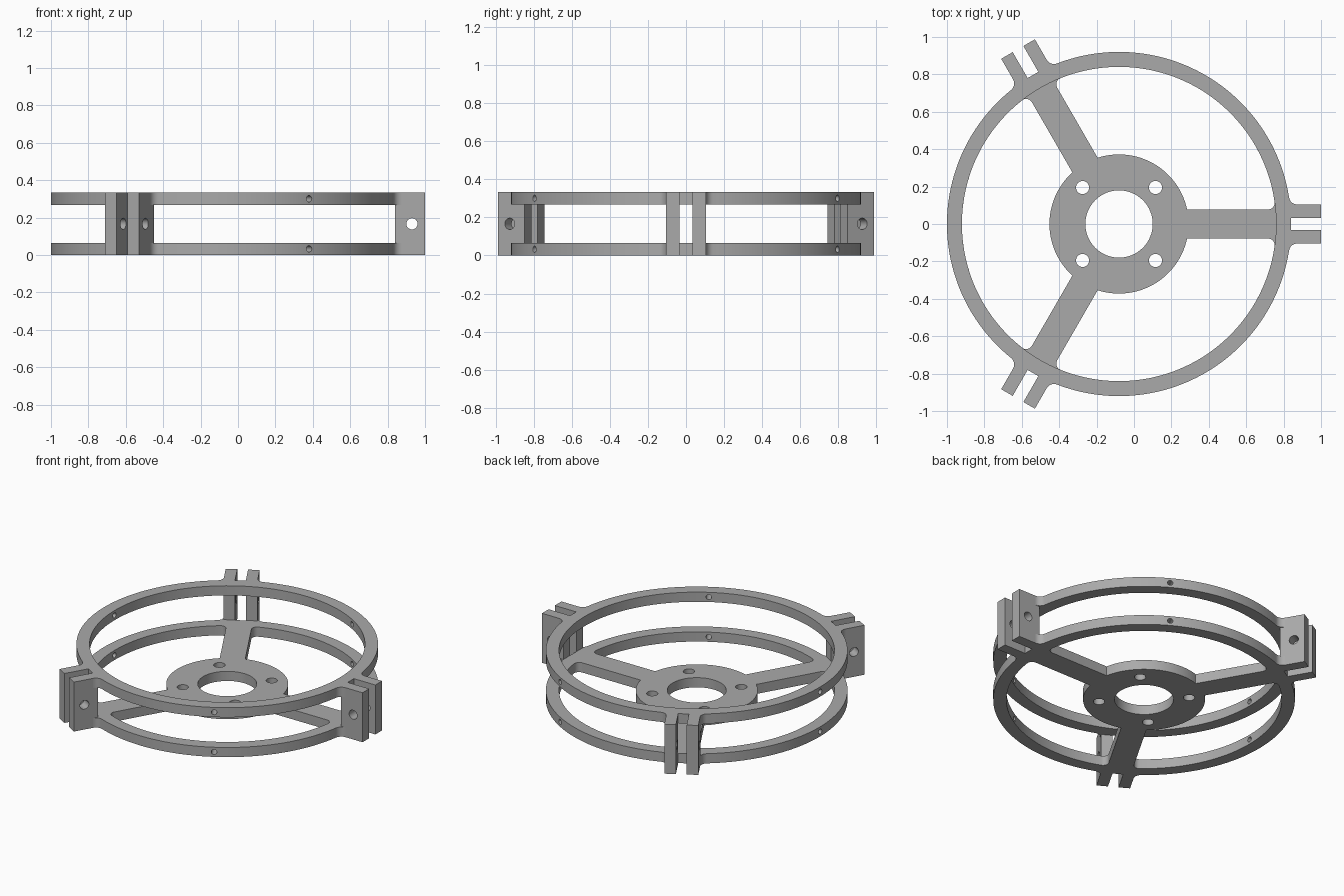
import bpy, bmesh
from math import pi, cos, sin, sqrt, atan2, radians
from mathutils import Matrix, Vector

CX = -0.08                     # ring axis sits left of the bounding-box centre
H, T = 0.333, 0.065            # total height, plate thickness
R_OUT, R_IN = 0.92, 0.84       # ring radii
HUB, BORE = 0.372, 0.18
SPOKE = 0.078                  # half widths
TAB_IN, TAB_OUT, TAB_END = 0.033, 0.104, 1.08
THIRD = 2 * pi / 3

cube = bpy.data.objects.get("Cube")
if cube:
    bpy.data.objects.remove(cube, do_unlink=True)

grey = bpy.data.materials.new("matte grey")
grey.use_nodes = True
grey.diffuse_color = (0.4, 0.4, 0.4, 1)
grey.node_tree.nodes["Principled BSDF"].inputs["Base Color"].default_value = (0.4, 0.4, 0.4, 1)


def arc(r, a0, a1, n, cx=0.0, cy=0.0):
    return [(cx + r * cos(a0 + (a1 - a0) * i / n), cy + r * sin(a0 + (a1 - a0) * i / n))
            for i in range(n + 1)]


def turn(points, a):
    return [(x * cos(a) - y * sin(a), x * sin(a) + y * cos(a)) for x, y in points]


def mirror(points, a):
    """Mirror across the line through the origin at angle a, reversing the order."""
    return [(x * cos(2 * a) + y * sin(2 * a), x * sin(2 * a) - y * cos(2 * a))
            for x, y in reversed(points)]


def outer_outline():
    """Ring edge flaring into each clamp with a fillet."""
    f = 0.045
    cy = TAB_OUT + f
    cx = sqrt((R_OUT + f) ** 2 - cy ** 2)
    a = atan2(cy, cx)
    half = [(R_OUT, TAB_OUT)] + arc(f, -pi / 2, a - pi, 8, cx, cy)
    half += arc(R_OUT, a, pi / 3, 32)[1:]
    sector = half + mirror(half, pi / 3)[1:]
    return [p for i in range(3) for p in turn(sector, i * THIRD)]


def window_outline():
    """Opening between two spokes, filleted where the spokes meet the ring."""
    f = 0.035
    cy = SPOKE + f
    cx = sqrt((R_IN - f) ** 2 - cy ** 2)
    a = atan2(cy, cx)
    h = atan2(SPOKE, sqrt(HUB ** 2 - SPOKE ** 2))
    half = arc(HUB, pi / 3, h, 20) + arc(f, -pi / 2, a, 8, cx, cy)
    half += arc(R_IN, a, pi / 3, 32)[1:]
    return half + mirror(half, pi / 3)[1:-1]


def finish(name, mesh):
    mesh.materials.clear()
    mesh.materials.append(grey)
    obj = bpy.data.objects.new(name, mesh)
    obj.location.x = CX
    bpy.context.collection.objects.link(obj)
    return obj


def plate(name, loops, z):
    """Extrude closed outlines (holes included) into a plate."""
    curve = bpy.data.curves.new(name + "_profile", "CURVE")
    curve.dimensions, curve.fill_mode, curve.extrude = "2D", "BOTH", T / 2
    for loop in loops:
        s = curve.splines.new("POLY")
        s.points.add(len(loop) - 1)
        for p, (x, y) in zip(s.points, loop):
            p.co = (x, y, 0, 1)
        s.use_cyclic_u = True
    tmp = bpy.data.objects.new(name + "_profile", curve)
    bpy.context.collection.objects.link(tmp)
    deps = bpy.context.evaluated_depsgraph_get()
    mesh = bpy.data.meshes.new_from_object(tmp.evaluated_get(deps))
    bpy.data.objects.remove(tmp, do_unlink=True)
    bm = bmesh.new()
    bm.from_mesh(mesh)
    bmesh.ops.remove_doubles(bm, verts=bm.verts, dist=1e-5)
    bmesh.ops.recalc_face_normals(bm, faces=bm.faces)
    bmesh.ops.translate(bm, verts=bm.verts, vec=(0, 0, z + T / 2))
    bm.to_mesh(mesh)
    bm.free()
    return finish(name, mesh)


def pin(bm, radius, length, centre, axis, angle):
    """Horizontal drill cylinder, turned about the ring axis."""
    m = (Matrix.Rotation(angle, 4, "Z") @ Matrix.Translation(centre)
         @ Vector(axis).to_track_quat("Z", "Y").to_matrix().to_4x4())
    bmesh.ops.create_cone(bm, cap_ends=True, segments=24, radius1=radius,
                          radius2=radius, depth=length, matrix=m)


def drill(obj, cutter):
    mod = obj.modifiers.new("holes", "BOOLEAN")
    mod.operation, mod.solver, mod.object = "DIFFERENCE", "EXACT", cutter


# Plates: spoked base and open top ring
bolts = [arc(0.035, 0, 2 * pi * 23 / 24, 23, x, y)
         for x in (-0.195, 0.195) for y in (-0.195, 0.195)]
windows = [turn(window_outline(), i * THIRD) for i in range(3)]
bore = arc(BORE, 0, 2 * pi * 63 / 64, 63)
base = plate("base_frame", [outer_outline(), bore] + windows + bolts, 0)
rim = arc(R_IN, 0, 2 * pi * 191 / 192, 191)
top = plate("top_ring", [outer_outline(), rim], H - T)

# Clamp tabs: a full-height pair at each spoke
bm = bmesh.new()
for i in range(3):
    for side in (-1, 1):
        m = (Matrix.Rotation(i * THIRD, 4, "Z")
             @ Matrix.Translation(((R_OUT + TAB_END) / 2, side * (TAB_IN + TAB_OUT) / 2, H / 2))
             @ Matrix.Diagonal((TAB_END - R_OUT, TAB_OUT - TAB_IN, H, 1)))
        bmesh.ops.create_cube(bm, size=1, matrix=m)
mesh = bpy.data.meshes.new("clamp_tabs")
bm.to_mesh(mesh)
bm.free()
tabs = finish("clamp_tabs", mesh)

# Drilled holes: radial ones in the rings, tangential ones in the clamps
bm = bmesh.new()
for i in range(3):
    for z in (T / 2, H - T / 2):
        pin(bm, 0.017, 0.2, (0.88, 0, z), (1, 0, 0), pi / 3 + i * THIRD)
    pin(bm, 0.03, 0.4, (1.01, 0, H / 2), (0, 1, 0), i * THIRD)
mesh = bpy.data.meshes.new("hole_cutter")
bm.to_mesh(mesh)
bm.free()
cutter = finish("hole_cutter", mesh)
cutter.hide_render = True
cutter.hide_viewport = True
for obj in (base, top, tabs):
    drill(obj, cutter)

# Bake the holes, drop the cutter and shade smooth with sharp edges
bpy.context.view_layer.update()
for obj in (base, top, tabs):
    deps = bpy.context.evaluated_depsgraph_get()
    baked = bpy.data.meshes.new_from_object(obj.evaluated_get(deps))
    obj.modifiers.clear()
    obj.data = baked
bpy.data.objects.remove(cutter, do_unlink=True)
bpy.ops.object.select_all(action="DESELECT")
for obj in (base, top, tabs):
    obj.select_set(True)
bpy.context.view_layer.objects.active = base
bpy.ops.object.shade_smooth_by_angle(angle=radians(30))
